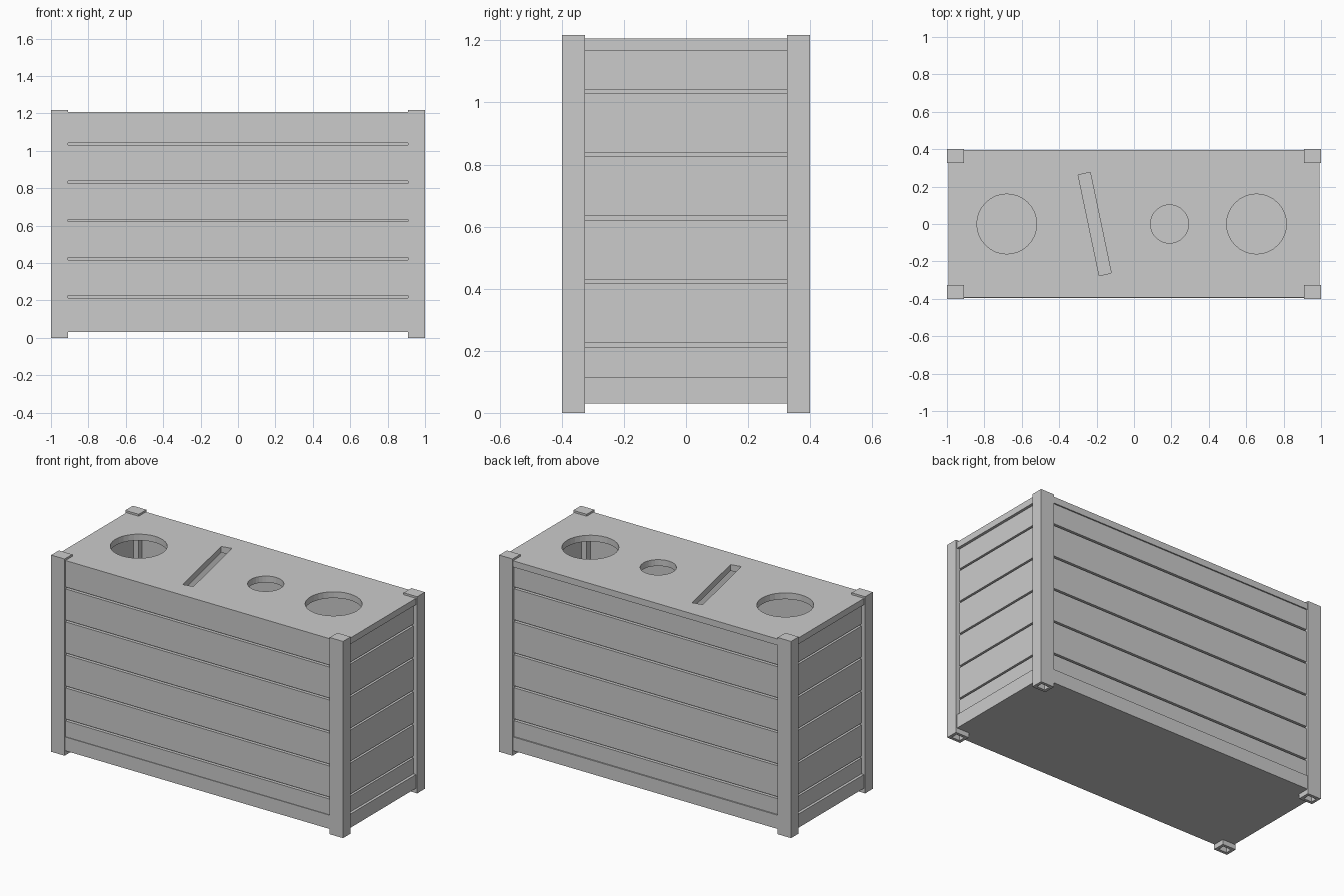
import bpy, math

if "Cube" in bpy.data.objects:
    bpy.data.objects.remove(bpy.data.objects["Cube"])

def box(name, x0, x1, y0, y1, z0, z1):
    bpy.ops.mesh.primitive_cube_add(size=1, location=((x0+x1)/2, (y0+y1)/2, (z0+z1)/2))
    o = bpy.context.object
    o.name = name
    o.scale = (x1-x0, y1-y0, z1-z0)
    bpy.ops.object.transform_apply(location=False, rotation=False, scale=True)
    return o

def cut(target, cutter):
    m = target.modifiers.new("cut", 'BOOLEAN')
    m.operation = 'DIFFERENCE'
    m.solver = 'EXACT'
    m.object = cutter
    bpy.context.view_layer.objects.active = target
    bpy.ops.object.modifier_apply(modifier=m.name)
    bpy.data.objects.remove(cutter, do_unlink=True)

H, TOP, RAIL, BASE = 1.218, 1.206, 1.167, 0.115
PX, PY = 0.908, 0.325          # inner faces of the corner posts

# Corner posts: square tubes, open at the foot and capped on top
for sx, side in ((-1, "left"), (1, "right")):
    for sy, end in ((-1, "front"), (1, "back")):
        xa, xb = sorted((sx*PX, sx))
        ya, yb = sorted((sy*PY, sy*0.4))
        post = box(f"{end}_{side}_post", xa, xb, ya, yb, 0, H)
        t = 0.018
        cut(post, box("cutter", xa+t, xb-t, ya+t, yb-t, -0.1, H-t))

# Floor slab, its edges forming the bottom rails
box("floor_slab", -0.992, 0.992, -0.396, 0.396, 0.03, BASE)

# Horizontal slats with narrow gaps between them
def levels(top):
    z = BASE
    for i in range(5):
        g = 0.213 + 0.2043*i
        yield z, g
        z = g + 0.012
    yield z, top

for i, (a, b) in enumerate(levels(TOP)):
    box(f"front_slat_{i}", -PX, PX, -0.392, -0.372, a, b)
for i, (a, b) in enumerate(levels(RAIL)):
    box(f"back_slat_{i}", -PX, PX, 0.368, 0.388, a, b)
    for s, side in ((-1, "left"), (1, "right")):
        xa, xb = sorted((s*0.955, s*0.975))
        box(f"{side}_slat_{i}", xa, xb, -PY, PY, a, b)

# Thin lining behind the slats
for s, n, d in ((-1, "front", 0.372), (1, "back", 0.368)):
    ya, yb = sorted((s*d, s*(d-0.01)))
    box(f"{n}_lining", -PX, PX, ya, yb, BASE, RAIL)
for s, n in ((-1, "left"), (1, "right")):
    xa, xb = sorted((s*0.945, s*0.955))
    box(f"{n}_lining", xa, xb, -PY, PY, BASE, RAIL)

# Top rails
box("front_top_rail", -PX, PX, -0.372, -0.333, RAIL, TOP)
box("back_top_rail", -PX, PX, 0.337, 0.396, RAIL, TOP)
box("left_top_rail", -0.992, -0.917, -PY, PY, RAIL, TOP)
box("right_top_rail", 0.915, 0.992, -PY, PY, RAIL, TOP)

# Lid with three round openings and a slanted paper slot
lid = box("lid", -0.917, 0.915, -0.333, 0.337, RAIL, TOP)
for x, r in ((-0.68, 0.16), (0.19, 0.102), (0.655, 0.16)):
    bpy.ops.mesh.primitive_cylinder_add(vertices=32, radius=r, depth=0.3, location=(x, 0, 1.19))
    cut(lid, bpy.context.object)
slot = box("cutter", -0.243, -0.177, -0.275, 0.275, 1.0, 1.4)
slot.rotation_euler.z = math.radians(11.8)
cut(lid, slot)
